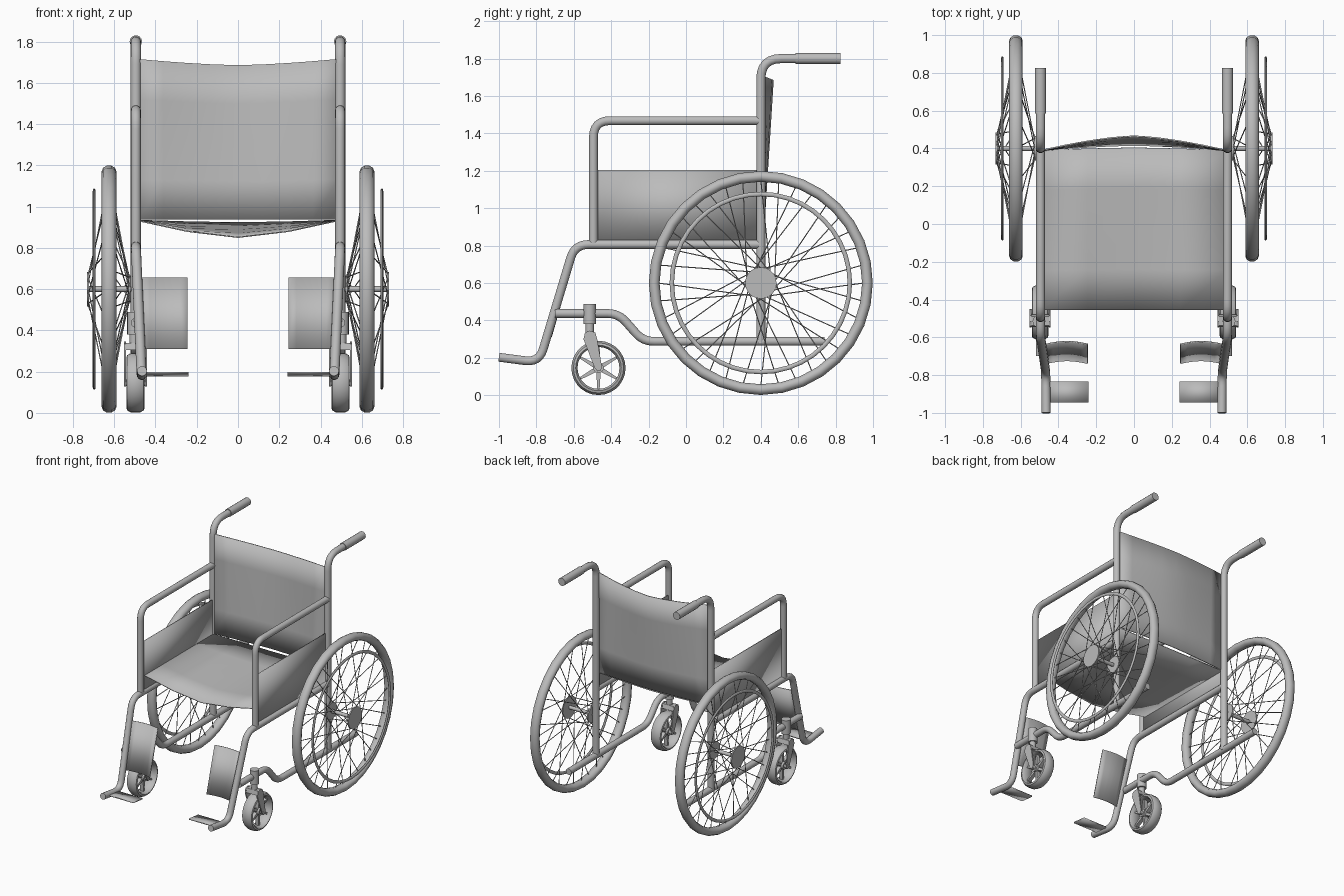
import bpy, bmesh, math
from mathutils import Vector

if "Cube" in bpy.data.objects:
    bpy.data.objects.remove(bpy.data.objects["Cube"])

grey = bpy.data.materials.new("plain grey")
grey.diffuse_color = (0.5, 0.5, 0.5, 1)
grey.use_nodes = True
grey.node_tree.nodes["Principled BSDF"].inputs["Base Color"].default_value = grey.diffuse_color


def finish(name, bm, mirror=True, thick=0, angle=40):
    bmesh.ops.recalc_face_normals(bm, faces=bm.faces)
    me = bpy.data.meshes.new(name)
    bm.to_mesh(me)
    bm.free()
    me.materials.append(grey)
    me.shade_smooth()
    me.set_sharp_from_angle(angle=math.radians(angle))
    ob = bpy.data.objects.new(name, me)
    bpy.context.collection.objects.link(ob)
    if thick:
        m = ob.modifiers.new("Thickness", 'SOLIDIFY')
        m.thickness, m.offset = thick, 0
    if mirror:
        ob.modifiers.new("Mirror", 'MIRROR')
    return ob


def tube(bm, pts, r, n=12):
    """Sweep a circle along a path."""
    pts = [Vector(p) for p in pts]
    rings = []
    for i, p in enumerate(pts):
        a, b = pts[max(i - 1, 0)], pts[min(i + 1, len(pts) - 1)]
        t = (b - a).normalized()
        ref = Vector((1, 0, 0)) if abs(t.x) < 0.8 else Vector((0, 0, 1))
        v = t.cross(ref).normalized()
        u = v.cross(t)
        rings.append([bm.verts.new(p + r * (u * math.cos(2 * math.pi * k / n) + v * math.sin(2 * math.pi * k / n)))
                      for k in range(n)])
    for A, B in zip(rings, rings[1:]):
        for k in range(n):
            bm.faces.new((A[k], A[(k + 1) % n], B[(k + 1) % n], B[k]))
    bm.faces.new(rings[0][::-1])
    bm.faces.new(rings[-1])


def rounded(pts, rad, steps=6):
    """Round the inner corners of a path."""
    pts = [Vector(p) for p in pts]
    out = [pts[0]]
    for a, c, b in zip(pts, pts[1:], pts[2:]):
        p, q = c + (a - c).normalized() * rad, c + (b - c).normalized() * rad
        for i in range(steps + 1):
            t = i / steps
            out.append(p * (1 - t) ** 2 + c * 2 * t * (1 - t) + q * t * t)
    return out + [pts[-1]]


def lathe(bm, profile, centre, n=32):
    """Revolve a closed (x offset, radius) profile round the x axis."""
    cx, cy, cz = centre
    rings = []
    for k in range(n):
        a = 2 * math.pi * k / n
        rings.append([bm.verts.new((cx + x, cy + r * math.cos(a), cz + r * math.sin(a))) for x, r in profile])
    m = len(profile)
    for k in range(n):
        A, B = rings[k], rings[(k + 1) % n]
        for j in range(m):
            bm.faces.new((A[j], A[(j + 1) % m], B[(j + 1) % m], B[j]))


def ring_profile(rad, rx, rr, n=10):
    return [(rx * math.cos(2 * math.pi * k / n), rad + rr * math.sin(2 * math.pi * k / n)) for k in range(n)]


def sheet(name, f, nu, nv, thick, mirror=False):
    """Curved sheet from f(u, v) with u and v in 0..1."""
    bm = bmesh.new()
    g = [[bm.verts.new(f(i / nu, j / nv)) for j in range(nv + 1)] for i in range(nu + 1)]
    for i in range(nu):
        for j in range(nv):
            bm.faces.new((g[i][j], g[i + 1][j], g[i + 1][j + 1], g[i][j + 1]))
    finish(name, bm, mirror, thick)


def prism(bm, poly, x0, x1):
    A = [bm.verts.new((x0, y, z)) for y, z in poly]
    B = [bm.verts.new((x1, y, z)) for y, z in poly]
    bm.faces.new(A)
    bm.faces.new(B[::-1])
    for i in range(len(poly)):
        j = (i + 1) % len(poly)
        bm.faces.new((A[i], B[i], B[j], A[j]))


def pipe(name, pts, r, rad=0.1, n=14):
    bm = bmesh.new()
    tube(bm, rounded(pts, rad) if rad else pts, r, n)
    finish(name, bm)


# frame tubes
X = 0.495
pipe("back_post", [(X, 0.4, 0.28), (X, 0.4, 1.8), (X, 0.6, 1.8)], 0.025, 0.11)
pipe("push_handle_grip", [(X, 0.585, 1.8), (X, 0.825, 1.8)], 0.03, 0)
pipe("armrest", [(X, -0.495, 0.81), (X, -0.495, 1.468), (X, 0.4, 1.468)], 0.024, 0.09)
pipe("seat_rail_and_leg", [(X, 0.4, 0.806), (X, -0.595, 0.806), (0.467, -0.785, 0.175), (0.465, -1.0, 0.203)],
     0.024, 0.075)
pipe("lower_rail", [(X, -0.7, 0.437), (X, -0.36, 0.437), (X, -0.23, 0.288), (X, 0.74, 0.288)], 0.024, 0.06)

# fabric seat, backrest and side panels
def sag(u):
    return 1 - abs(2 * u - 1) ** 1.5

sheet("seat", lambda u, v: (-0.49 + 0.98 * u, -0.455 + (0.845 + 0.015 * sag(u)) * v,
                            0.933 - sag(u) * (0.082 * (1 - v) + 0.012 * v)), 4, 4, 0.006)
sheet("backrest", lambda u, v: (-0.485 + 0.97 * u, 0.39 + sag(u) * (0.028 + 0.047 * v),
                                0.937 + v * (0.778 - 0.03 * sag(u))), 8, 4, 0.008)
sheet("side_panel", lambda u, v: (0.488, -0.49 + 0.88 * u, 0.815 + 0.388 * v), 1, 1, 0.008, True)

# calf pads and foot plates
sheet("calf_pad", lambda u, v: (0.245 + 0.22 * u,
                                -0.737 + 0.1 * v + 0.015 * math.sin(math.pi * u),
                                0.31 + 0.345 * v), 6, 1, 0.008, True)
sheet("foot_plate", lambda u, v: (0.24 + 0.225 * u, -0.945 + 0.11 * v, 0.194 - 0.012 * v), 1, 1, 0.01, True)

# main wheels
C = (0.625, 0.4, 0.6)
bm = bmesh.new()
lathe(bm, ring_profile(0.57, 0.036, 0.03), C)
finish("main_wheel_tyre", bm, angle=50)
bm = bmesh.new()
lathe(bm, ring_profile(0.476, 0.007, 0.012, 8), (0.697, 0.4, 0.6), 40)
finish("push_rim", bm, angle=60)
bm = bmesh.new()
tube(bm, [(0.495, 0.4, 0.6), (0.73, 0.4, 0.6)], 0.014)
for x in (0.525, 0.727):
    tube(bm, [(x - 0.005, 0.4, 0.6), (x + 0.005, 0.4, 0.6)], 0.084 if x > 0.6 else 0.065, 20)
finish("main_wheel_hub", bm)

# crossed spokes from both hub flanges, plus short push rim struts
bm = bmesh.new()
N = 36
for k in range(N):
    a = 2 * math.pi * k / N
    x, r = ((0.727, 0.078), (0.525, 0.06))[k % 2]
    h = a + (1.1 if (k // 2) % 2 else -1.1)
    tube(bm, [(x, 0.4 + r * math.cos(h), 0.6 + r * math.sin(h)),
              (0.625, 0.4 + 0.55 * math.cos(a), 0.6 + 0.55 * math.sin(a))], 0.003, 5)
finish("wheel_spokes", bm)

# front castors
CX, CY, CZ = 0.497, -0.468, 0.146
bm = bmesh.new()
lathe(bm, [(-0.03, 0.112), (-0.044, 0.122), (-0.04, 0.134), (-0.02, 0.145), (0.02, 0.145),
           (0.04, 0.134), (0.044, 0.122), (0.03, 0.112)], (CX, CY, CZ), 28)
finish("castor_tyre", bm)
bm = bmesh.new()
tube(bm, [(CX - 0.056, CY, CZ), (CX + 0.056, CY, CZ)], 0.015)
tube(bm, [(CX - 0.03, CY, CZ), (CX + 0.03, CY, CZ)], 0.028, 16)
for k in range(6):
    a = math.pi * (k / 3 + 1 / 6)
    c, s = math.cos(a), math.sin(a)
    poly = [(CY + d * c - w * s, CZ + d * s + w * c)
            for d, w in ((0.02, 0.012), (0.116, 0.006), (0.116, -0.006), (0.02, -0.012))]
    prism(bm, poly, CX - 0.014, CX + 0.014)
finish("castor_spokes", bm)

# castor fork and stem
bm = bmesh.new()
plate = [(-0.548, 0.30), (-0.54, 0.335), (-0.515, 0.345), (-0.485, 0.335), (-0.475, 0.30),
         (-0.45, 0.155), (-0.455, 0.132), (-0.475, 0.128), (-0.49, 0.15)]
for d in (-1, 1):
    prism(bm, plate, CX + d * 0.046, CX + d * 0.055)
prism(bm, [(-0.545, 0.305), (-0.538, 0.338), (-0.49, 0.338), (-0.48, 0.305)], CX - 0.05, CX + 0.05)
finish("castor_fork", bm)
bm = bmesh.new()
tube(bm, [(0.503, -0.515, 0.33), (0.503, -0.515, 0.4)], 0.023)
tube(bm, [(0.503, -0.515, 0.38), (0.503, -0.515, 0.488)], 0.034, 16)
finish("castor_stem", bm)
